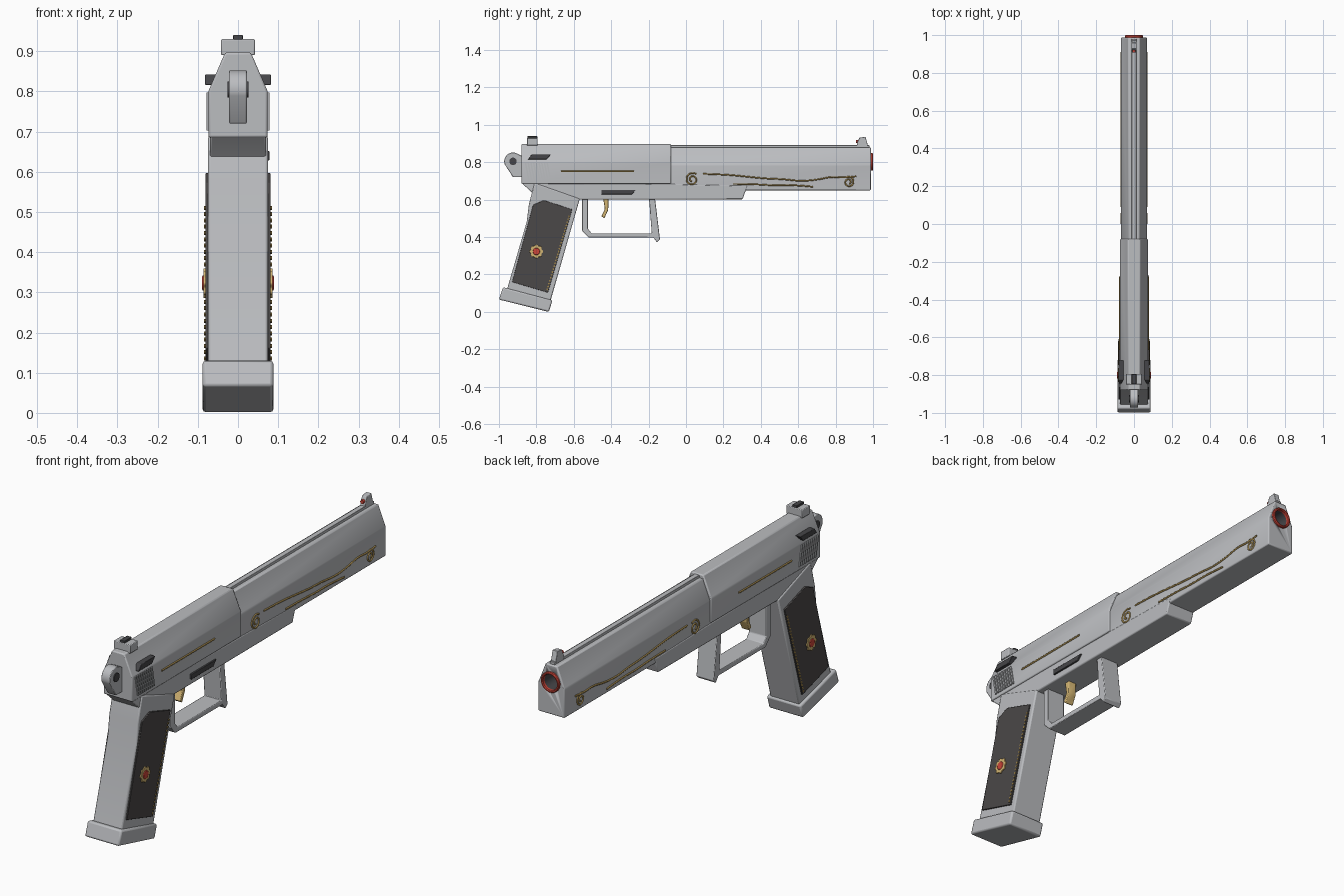
import bpy, bmesh, math
from mathutils import Vector

if "Cube" in bpy.data.objects:
    bpy.data.objects.remove(bpy.data.objects["Cube"], do_unlink=True)


def material(name, r, g, b):
    m = bpy.data.materials.new(name)
    m.use_nodes = True
    m.diffuse_color = (r, g, b, 1)
    m.node_tree.nodes["Principled BSDF"].inputs["Base Color"].default_value = (r, g, b, 1)
    return m


steel = material("light steel", 0.5, 0.51, 0.53)
dark_steel = material("dark steel", 0.06, 0.06, 0.065)
grip_black = material("grip black", 0.07, 0.065, 0.065)
gold = material("gold", 0.65, 0.46, 0.17)
engraving_gold = material("engraving gold", 0.34, 0.23, 0.07)
red = material("red", 0.6, 0.06, 0.04)


def finish(name, bm, mat, bevel=0, mirror=False):
    bmesh.ops.recalc_face_normals(bm, faces=bm.faces)
    me = bpy.data.meshes.new(name)
    bm.to_mesh(me)
    bm.free()
    me.materials.append(mat)
    ob = bpy.data.objects.new(name, me)
    bpy.context.collection.objects.link(ob)
    bpy.ops.object.select_all(action='DESELECT')
    ob.select_set(True)
    bpy.context.view_layer.objects.active = ob
    bpy.ops.object.shade_smooth_by_angle(angle=math.radians(32))
    if bevel:
        mod = ob.modifiers.new("bevel", 'BEVEL')
        mod.width, mod.segments, mod.limit_method = bevel, 2, 'ANGLE'
        mod.angle_limit = math.radians(20)
    if mirror:
        ob.modifiers.new("mirror", 'MIRROR')
    return ob


def add_prism(bm, pts, lo, hi, axis):
    """Extrude a flat outline from lo to hi: (y, z) along x, or (x, z) along y."""
    def place(p, d):
        return (d, p[0], p[1]) if axis == 'x' else (p[0], d, p[1])
    a = [bm.verts.new(place(p, lo)) for p in pts]
    b = [bm.verts.new(place(p, hi)) for p in pts]
    bm.faces.new(a)
    bm.faces.new(b)
    for i in range(len(pts)):
        j = (i + 1) % len(pts)
        bm.faces.new((a[i], a[j], b[j], b[i]))


def prism(name, pts, lo, hi, mat, axis='x', bevel=0, mirror=False):
    bm = bmesh.new()
    add_prism(bm, pts, lo, hi, axis)
    return finish(name, bm, mat, bevel, mirror)


def box(y0, y1, z0, z1):
    return [(y0, z0), (y1, z0), (y1, z1), (y0, z1)]


def circle(cy, cz, r, n=32, wave=0, lobes=8):
    return [(cy + (r + wave * math.cos(lobes * t)) * math.cos(t),
             cz + (r + wave * math.cos(lobes * t)) * math.sin(t))
            for t in (2 * math.pi * i / n for i in range(n))]


def lathe_y(name, profile, z, mat, n=40):
    """Revolve (radius, y) points around the barrel axis."""
    bm = bmesh.new()
    verts = [bm.verts.new((r, y, z)) for r, y in profile]
    edges = [bm.edges.new(e) for e in zip(verts, verts[1:])]
    bmesh.ops.spin(bm, geom=verts + edges, cent=(0, 0, z), axis=(0, 1, 0),
                   angle=2 * math.pi, steps=n, use_duplicate=False)
    bmesh.ops.remove_doubles(bm, verts=bm.verts, dist=0.0002)
    return finish(name, bm, mat)


def engraving(name, pts, x):
    """Thin inlaid wire along (y, z) points on both sides."""
    cu = bpy.data.curves.new(name, 'CURVE')
    cu.dimensions = '3D'
    cu.bevel_depth, cu.bevel_resolution = 0.0045, 1
    cu.use_fill_caps = True
    cu.resolution_u = 6
    sp = cu.splines.new('NURBS')
    sp.points.add(len(pts) - 1)
    for p, (y, z) in zip(sp.points, pts):
        p.co = (x, y, z, 1)
    sp.order_u, sp.use_endpoint_u = 3, True
    cu.materials.append(engraving_gold)
    ob = bpy.data.objects.new(name, cu)
    bpy.context.collection.objects.link(ob)
    ob.modifiers.new("mirror", 'MIRROR')
    bpy.ops.object.select_all(action='DESELECT')
    ob.select_set(True)
    bpy.context.view_layer.objects.active = ob
    bpy.ops.object.convert(target='MESH')


def spiral(cy, cz, r, direction, turns=1.6, n=22):
    return [(cy + direction * r * (1 - 0.75 * k) * math.cos(2 * math.pi * turns * k + 0.9),
             cz + r * (1 - 0.75 * k) * math.sin(2 * math.pi * turns * k + 0.9))
            for k in (i / n for i in range(n + 1))]


def house(w, base, shoulder, top_w, top):
    return [(-w, base), (w, base), (w, shoulder), (top_w, top), (-top_w, top), (-w, shoulder)]


# Slide: wider rear half, slimmer front half with a top rib
prism("rear_slide", house(0.074, 0.685, 0.80, 0.032, 0.897), -0.88, -0.08, steel, 'y', 0.005)
front_slide = prism("front_slide", house(0.068, 0.65, 0.785, 0.03, 0.88), -0.1, 0.988, steel, 'y', 0.005)
prism("top_rib", box(-0.012, 0.012, 0.87, 0.892), -0.09, 0.98, steel, 'y', 0.002)

# Muzzle: bored hole, dark liner, red ring
BORE_Z = 0.802
cutter = prism("bore_cutter", circle(0, BORE_Z, 0.042, 40), 0.85, 1.1, steel, 'y')
cutter.hide_render = True
cutter.hide_viewport = True
cutter.display_type = 'WIRE'
cut = front_slide.modifiers.new("bore", 'BOOLEAN')
cut.object, cut.operation, cut.solver = cutter, 'DIFFERENCE', 'EXACT'
lathe_y("bore_liner", [(0.042, 0.985), (0.036, 0.985), (0.033, 0.87), (0, 0.87)], BORE_Z, dark_steel)
lathe_y("muzzle_ring", [(0.047, 0.98), (0.047, 0.996), (0.044, 1.0), (0.039, 1.0),
                        (0.036, 0.996), (0.036, 0.98)], BORE_Z, red)

# Frame, grip and magazine base
prism("frame", [(-0.88, 0.69), (-0.83, 0.645), (-0.79, 0.60), (0.303, 0.602), (0.328, 0.675), (-0.07, 0.684)],
      -0.07, 0.07, steel, bevel=0.005)
prism("grip", [(-0.81, 0.69), (-0.84, 0.575), (-0.852, 0.48), (-0.96, 0.11), (-0.727, 0.05),
               (-0.568, 0.605)], -0.075, 0.075, steel, bevel=0.006)
prism("magazine_base", [(-0.978, 0.132), (-0.714, 0.062), (-0.733, 0), (-1.0, 0.066)],
      -0.088, 0.088, steel, bevel=0.008)

# Grip panels with medallion and studded edge
prism("grip_panel", [(-0.76, 0.597), (-0.608, 0.548), (-0.738, 0.103), (-0.93, 0.16),
                     (-0.832, 0.52), (-0.818, 0.572)], 0.07, 0.081, grip_black, bevel=0.002, mirror=True)
prism("medallion", circle(-0.80, 0.323, 0.034, 64, 0.003), 0.075, 0.086, gold, bevel=0.001, mirror=True)
prism("medallion_gem", circle(-0.80, 0.323, 0.019), 0.08, 0.089, red, bevel=0.003, mirror=True)
studs = bmesh.new()
start, end = Vector((-0.625, 0.51)), Vector((-0.742, 0.12))
for i in range(26):
    c = start.lerp(end, i / 25)
    add_prism(studs, circle(c.x, c.y, 0.005, 8), 0.078, 0.084, 'x')
finish("panel_studs", studs, engraving_gold, mirror=True)

# Trigger guard and trigger
prism("trigger_guard", [(-0.556, 0.61), (-0.556, 0.435), (-0.52, 0.398), (-0.175, 0.398),
                        (-0.155, 0.372), (-0.139, 0.387), (-0.166, 0.61), (-0.198, 0.61),
                        (-0.183, 0.42), (-0.505, 0.42), (-0.525, 0.445), (-0.525, 0.61)],
      -0.045, 0.045, steel, bevel=0.003)
prism("trigger", [(-0.443, 0.61), (-0.414, 0.61), (-0.416, 0.545), (-0.437, 0.50),
                  (-0.452, 0.512), (-0.434, 0.55)], -0.02, 0.02, gold, bevel=0.003)

# Hammer with pivot pin
hammer = [(-0.87, 0.72), (-0.925, 0.72)]
hammer += [(-0.925 + 0.047 * math.cos(a), 0.805 + 0.047 * math.sin(a))
           for a in (math.radians(200 - 11 * i) for i in range(13))]
hammer += [(-0.87, 0.83)]
prism("hammer", hammer, -0.022, 0.022, steel, bevel=0.003)
prism("hammer_pin", circle(-0.925, 0.805, 0.02, 24), -0.026, 0.026, dark_steel)

# Sights
prism("rear_sight", box(-0.85, -0.793, 0.89, 0.93), -0.042, 0.042, steel, bevel=0.003)
prism("rear_sight_notch", box(-0.848, -0.795, 0.92, 0.94), -0.012, 0.012, dark_steel, bevel=0.002)
prism("front_sight", [(0.912, 0.88), (0.917, 0.91), (0.928, 0.932), (0.96, 0.936), (0.975, 0.88)],
      -0.013, 0.013, steel, bevel=0.002)
prism("front_sight_dot", circle(0, 0.911, 0.009, 16), 0.908, 0.92, red, 'y')

# Levers
prism("safety_lever", [(-0.845, 0.816), (-0.745, 0.816), (-0.722, 0.842), (-0.825, 0.842)],
      0.055, 0.082, dark_steel, bevel=0.002, mirror=True)
prism("slide_stop", [(-0.452, 0.628), (-0.29, 0.628), (-0.268, 0.652), (-0.452, 0.652)],
      0.065, 0.078, dark_steel, bevel=0.002)

# Slanted grip ribs on the rear slide
ribs = bmesh.new()
for i in range(9):
    y = -0.862 + i * 0.0145
    add_prism(ribs, [(y + 0.018, 0.703), (y + 0.026, 0.703), (y + 0.008, 0.797), (y, 0.797)],
              0.07, 0.079, 'x')
finish("slide_ribs", ribs, steel, mirror=True)

# Gold inlay lines and scrolls
engraving("rear_slide_line", [(-0.668, 0.751), (-0.47, 0.751), (-0.278, 0.751)], 0.074)
engraving("long_scroll_line", [(0.09, 0.738), (0.20, 0.735), (0.30, 0.726), (0.42, 0.713), (0.52, 0.71),
                               (0.61, 0.699), (0.70, 0.706), (0.78, 0.724), (0.85, 0.716), (0.91, 0.725)], 0.068)
engraving("lower_scroll_line", [(0.25, 0.684), (0.37, 0.683), (0.47, 0.676), (0.58, 0.679), (0.68, 0.669)], 0.068)
engraving("rear_scroll", spiral(0.033, 0.708, 0.037, 1), 0.068)
engraving("front_scroll", spiral(0.87, 0.694, 0.031, -1), 0.068)
